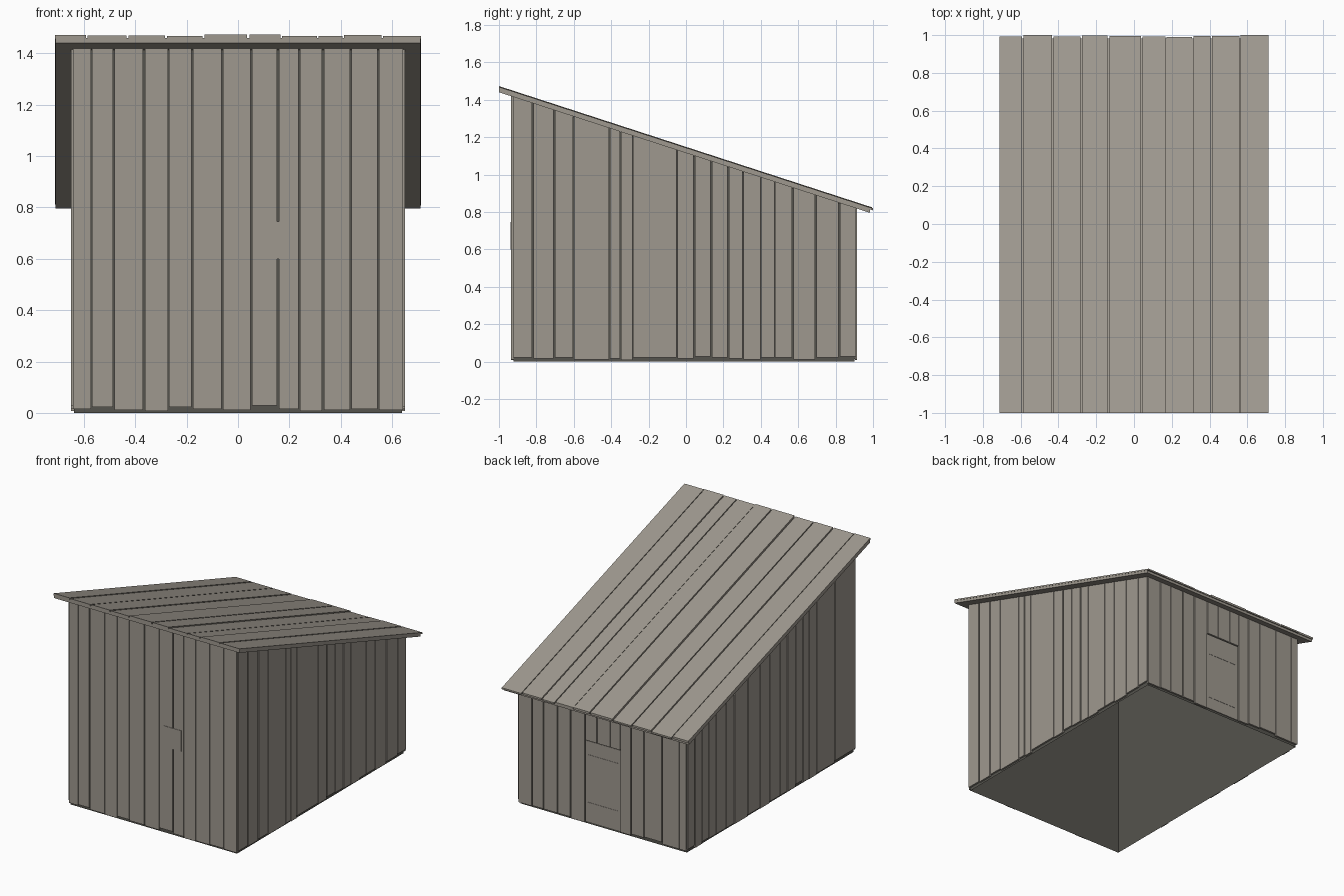
import bpy
import bmesh
import random

random.seed(4)
if "Cube" in bpy.data.objects:
    bpy.data.objects.remove(bpy.data.objects["Cube"], do_unlink=True)


def make_material(name, color):
    mat = bpy.data.materials.new(name)
    mat.use_nodes = True
    mat.diffuse_color = (*color, 1)
    mat.node_tree.nodes["Principled BSDF"].inputs["Base Color"].default_value = (*color, 1)
    return mat


wood = make_material("weathered wood", (0.345, 0.318, 0.275))
dark = make_material("dark lining", (0.09, 0.087, 0.075))


def roof(y):
    """Height of the roof underside at depth y."""
    return 1.44 - 0.325 * (y + 1)


def height(level, y):
    return level(y) if callable(level) else level


def add_block(bm, x0, x1, y0, y1, bottom, top, open_bottom=False):
    """A block whose bottom and top may follow the roof slope."""
    corners = [(x0, y0), (x1, y0), (x1, y1), (x0, y1)]
    low = [bm.verts.new((x, y, height(bottom, y))) for x, y in corners]
    high = [bm.verts.new((x, y, height(top, y))) for x, y in corners]
    bm.faces.new(high)
    if not open_bottom:
        bm.faces.new(low[::-1])
    for i in range(4):
        j = (i + 1) % 4
        bm.faces.new((low[i], low[j], high[j], high[i]))


def finish(bm, name, mat):
    mesh = bpy.data.meshes.new(name)
    bm.to_mesh(mesh)
    bm.free()
    mesh.materials.append(mat)
    obj = bpy.data.objects.new(name, mesh)
    bpy.context.collection.objects.link(obj)
    return obj


def block(name, mat, *args, **kwargs):
    bm = bmesh.new()
    add_block(bm, *args, **kwargs)
    return finish(bm, name, mat)


def spans(start, joints, end):
    """Board extents between joints, leaving narrow gaps."""
    edges = [start] + sorted(joints) + [end]
    for a, b in zip(edges, edges[1:]):
        gap = random.choice((0.002, 0.004, 0.004))
        yield (a if a == start else a + gap), (b if b == end else b - gap)


def foot():
    return random.choice((0.008, 0.012, 0.016, 0.022, 0.028))


# Dark lining behind the boards, open underneath
block("wall_lining", dark, -0.638, 0.638, -0.922, 0.902, 0,
      lambda y: roof(y) - 0.002, open_bottom=True)

# Front wall boards
bm = bmesh.new()
front_joints = [-0.57, -0.485, -0.365, -0.27, -0.18, -0.06,
                0.05, 0.155, 0.24, 0.33, 0.44, 0.545]
for a, b in spans(-0.642, front_joints, 0.642):
    add_block(bm, a, b, -0.935, -0.923, foot(), roof)
finish(bm, "front_boards", wood)

# Back wall boards, stopping above the doorway
DOOR_HALF, DOOR_TOP = 0.135, 0.58
bm = bmesh.new()
back_joints = [-0.59, -0.455, -0.32, -0.22, -DOOR_HALF, -0.06,
               0.04, DOOR_HALF, 0.245, 0.345, 0.45, 0.54]
for a, b in spans(-0.642, back_joints, 0.642):
    over_door = abs(a + b) / 2 < DOOR_HALF
    add_block(bm, a, b, 0.903, 0.915, DOOR_TOP if over_door else foot(), roof)
finish(bm, "back_boards", wood)

# Side wall boards
side_joints = {
    "left": (1, [-0.82, -0.705, -0.6, -0.41, -0.35, -0.285, -0.05, 0.045, 0.135,
                 0.225, 0.305, 0.4, 0.475, 0.57, 0.695, 0.82]),
    "right": (-1, [-0.7, -0.5, -0.42, -0.35, -0.27, -0.18, -0.1, 0.01, 0.12,
                   0.25, 0.4, 0.49, 0.6, 0.68, 0.75, 0.83]),
}
for side, (sign, joints) in side_joints.items():
    bm = bmesh.new()
    x0, x1 = sorted((sign * 0.639, sign * 0.651))
    for a, b in spans(-0.925, joints, 0.908):
        add_block(bm, x0, x1, a, b, foot(), roof)
    finish(bm, side + "_side_boards", wood)

# Recessed back door with two cross battens
block("back_door", wood, -DOOR_HALF + 0.003, DOOR_HALF - 0.003,
      0.898, 0.907, 0.015, DOOR_TOP - 0.006)
for name, z in (("lower", 0.1), ("upper", 0.43)):
    block(name + "_door_batten", wood, -0.115, 0.115, 0.904, 0.909, z, z + 0.05)

# Small cover plate on the front wall
block("front_plate", wood, 0.085, 0.22, -0.938, -0.93, 0.6, 0.745)

# Roof deck and the boards laid over it
block("roof_deck", wood, -0.71, 0.71, -1, 0.983, roof, lambda y: roof(y) + 0.02)
bm = bmesh.new()
roof_joints = [-0.59, -0.43, -0.28, -0.135, 0.04, 0.17, 0.31, 0.41, 0.56]
for a, b in spans(-0.712, roof_joints, 0.712):
    thick = random.uniform(0.027, 0.033)
    add_block(bm, a, b, -1, random.uniform(0.988, 1),
              lambda y: roof(y) + 0.018, lambda y: roof(y) + thick)
finish(bm, "roof_boards", wood)
